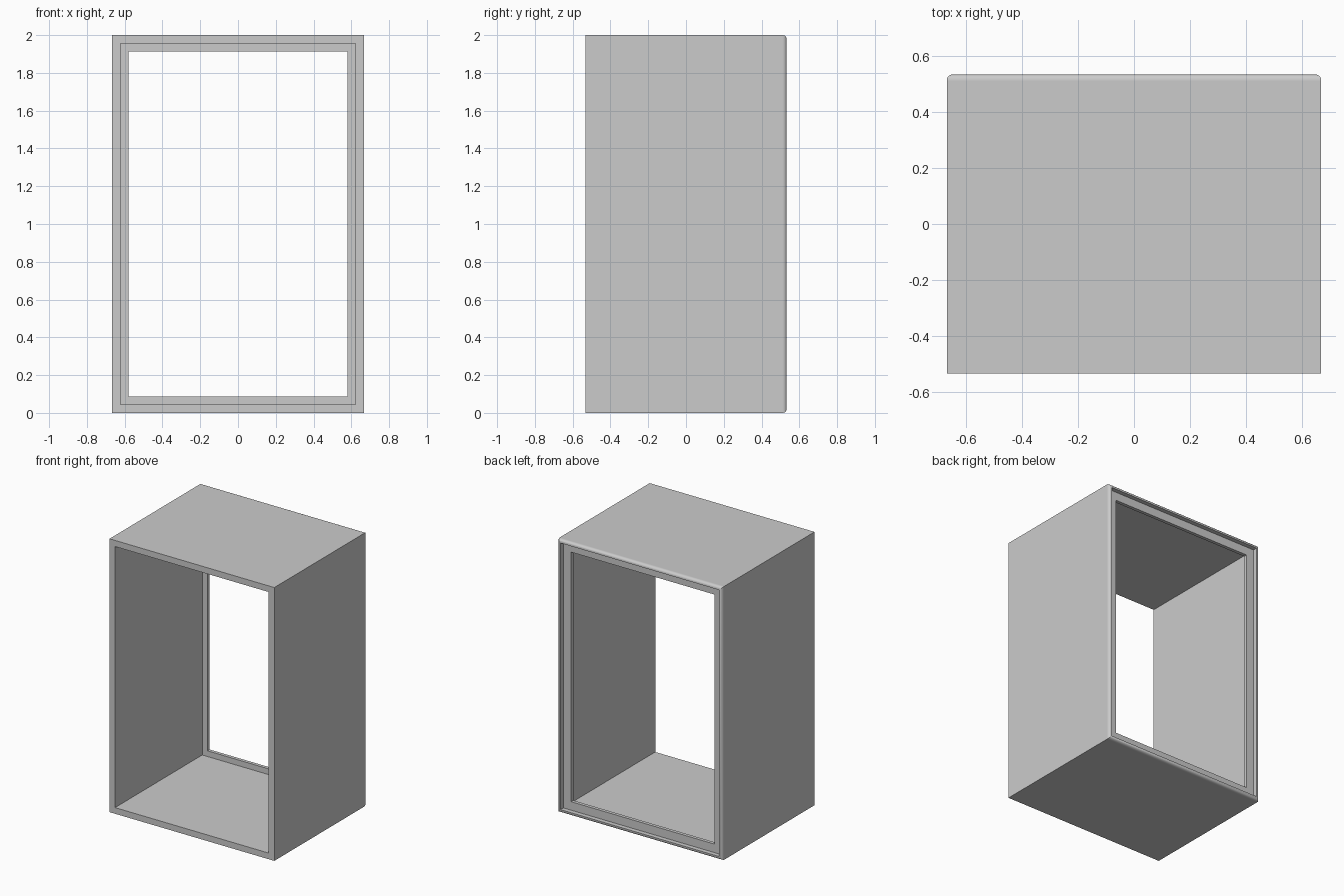
import bpy
import bmesh
from math import sin, cos, pi, radians

if "Cube" in bpy.data.objects:
    bpy.data.objects.remove(bpy.data.objects["Cube"], do_unlink=True)

HALF_W, HEIGHT, HALF_D = 0.667, 2.0, 0.533
WALL = 0.045        # thickness of the four panels
LIP = 0.087         # how far the rear frame reaches inward
ROUND = 0.021       # rounding of the rear outer edge
RIM = 0.025         # raised rim around the recessed rear frame
FRAME_BACK, FRAME_FRONT = 0.50, 0.475
SEGMENTS = 5


def make_material(name, rgb):
    mat = bpy.data.materials.new(name)
    mat.use_nodes = True
    mat.diffuse_color = (*rgb, 1)
    mat.node_tree.nodes["Principled BSDF"].inputs["Base Color"].default_value = (*rgb, 1)
    return mat


def sweep_rectangle(name, profile, mat):
    """Sweep a closed (inset, y) profile around the rectangular opening."""
    bm = bmesh.new()
    rings = []
    for inset, y in profile:
        x, low, high = HALF_W - inset, inset, HEIGHT - inset
        corners = [(-x, low), (x, low), (x, high), (-x, high)]
        rings.append([bm.verts.new((cx, y, cz)) for cx, cz in corners])
    for a, b in zip(rings, rings[1:] + rings[:1]):
        for i in range(4):
            j = (i + 1) % 4
            bm.faces.new((a[i], a[j], b[j], b[i]))
    bmesh.ops.recalc_face_normals(bm, faces=bm.faces)
    mesh = bpy.data.meshes.new(name)
    bm.to_mesh(mesh)
    bm.free()
    obj = bpy.data.objects.new(name, mesh)
    bpy.context.collection.objects.link(obj)
    mesh.materials.append(mat)
    return obj


# Outer panel, with a support loop that keeps it flat up to the rounding
profile = [(0, -HALF_D), (0, HALF_D - ROUND - 0.003)]

# Rounded rear edge
for k in range(SEGMENTS + 1):
    t = pi / 2 * k / SEGMENTS
    profile.append((ROUND * (1 - cos(t)), HALF_D - ROUND * (1 - sin(t))))

# Rear rim, recessed frame, lip and inner panel
profile += [(RIM, HALF_D), (RIM, FRAME_BACK), (LIP, FRAME_BACK),
            (LIP, FRAME_FRONT), (WALL, FRAME_FRONT), (WALL, -HALF_D)]

case = sweep_rectangle("cabinet_case", profile, make_material("light grey", (0.6, 0.6, 0.6)))

# Smooth the rounding, keep every corner crisp
bpy.ops.object.select_all(action='DESELECT')
case.select_set(True)
bpy.context.view_layer.objects.active = case
bpy.ops.object.shade_smooth_by_angle(angle=radians(30))
